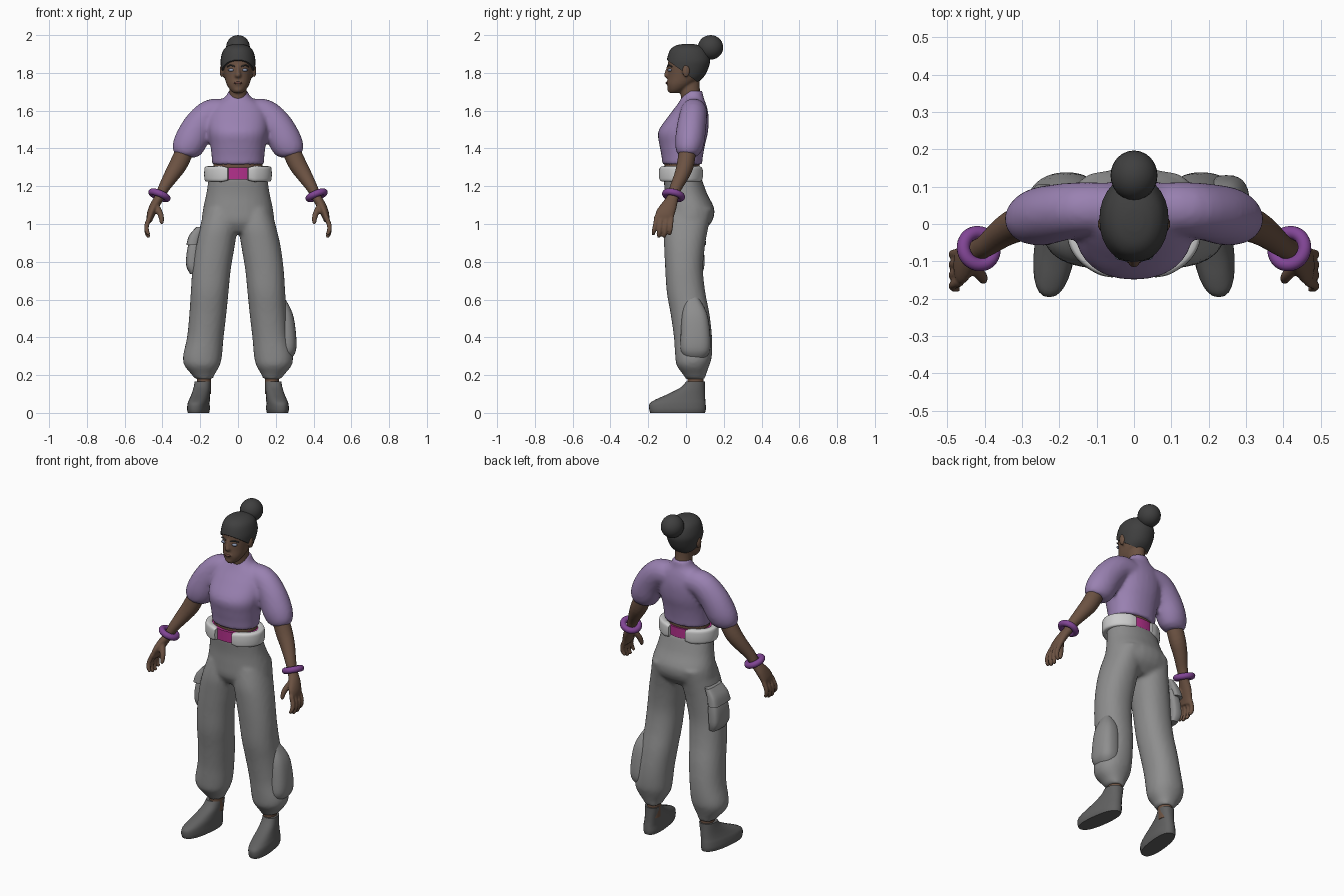
import bpy, bmesh, math
from mathutils import Vector, Matrix

Z = Vector((0, 0, 1))
Y = Vector((0, 1, 0))
mats = {}


def spline(p0, p1, p2, p3, t):
    return [0.5 * (2 * b + (c - a) * t + (2 * a - 5 * b + 4 * c - d) * t * t
                   + (3 * b - a - 3 * c + d) * t ** 3) for a, b, c, d in zip(p0, p1, p2, p3)]


def loft(bm, secs, axis=None, ref=Y, n=28, p=2.0, sx=1, steps=4):
    """Skin superellipse rings (x, y, z, radius a, radius b); rings face axis or follow the path."""
    q = [secs[0]] + list(secs) + [secs[-1]]
    pts = [spline(*q[i:i + 4], k / steps) for i in range(len(secs) - 1) for k in range(steps)]
    pts.append(secs[-1])
    rings = []
    for i, s in enumerate(pts):
        w = axis or Vector(pts[min(i + 1, len(pts) - 1)][:3]) - Vector(pts[max(i - 1, 0)][:3])
        w = w.normalized()
        u = ref.cross(w).normalized()
        v = w.cross(u)
        ring = []
        for k in range(n):
            c, d = math.cos(2 * math.pi * k / n), math.sin(2 * math.pi * k / n)
            c = math.copysign(abs(c) ** (2 / p), c) * s[3]
            d = math.copysign(abs(d) ** (2 / p), d) * s[4]
            co = Vector(s[:3]) + u * c + v * d
            ring.append(bm.verts.new((co.x * sx, co.y, co.z)))
        rings.append(ring)
    for r0, r1 in zip(rings, rings[1:]):
        for k in range(n):
            bm.faces.new((r0[k], r0[(k + 1) % n], r1[(k + 1) % n], r1[k]))
    bm.faces.new(rings[0])
    bm.faces.new(rings[-1])


def ball(bm, loc, size):
    m = Matrix.Translation(loc) @ Matrix.Diagonal((*size, 1))
    bmesh.ops.create_uvsphere(bm, u_segments=24, v_segments=14, radius=1, matrix=m)


def finish(name, bm, color=None, voxel=0, smooth=3):
    bmesh.ops.recalc_face_normals(bm, faces=bm.faces)
    me = bpy.data.meshes.new(name)
    bm.to_mesh(me)
    bm.free()
    ob = bpy.data.objects.new(name, me)
    bpy.context.collection.objects.link(ob)
    if color:
        if color not in mats:
            mats[color] = bpy.data.materials.new("color_%d" % len(mats))
            mats[color].diffuse_color = (*color, 1)
        me.materials.append(mats[color])
    bpy.ops.object.select_all(action='DESELECT')
    ob.select_set(True)
    bpy.context.view_layer.objects.active = ob
    bpy.ops.object.shade_smooth_by_angle(angle=math.radians(40))
    if voxel:  # fuse overlapping lofts into one skin
        r = ob.modifiers.new("fuse", 'REMESH')
        r.mode, r.voxel_size, r.use_smooth_shade = 'VOXEL', voxel, True
        s = ob.modifiers.new("soften", 'SMOOTH')
        s.factor, s.iterations = 0.5, smooth
    return ob


def flat(rows, x=0):
    """Rows of (z, y, a, b) to centred sections."""
    return [(x, y, z, a, b) for z, y, a, b in rows]


SKIN, LILAC, PURPLE = (0.15, 0.085, 0.055), (0.32, 0.22, 0.44), (0.22, 0.06, 0.3)
MAGENTA, WHITE, DARK, SHOE = (0.45, 0.03, 0.26), (0.85, 0.85, 0.83), (0.05, 0.05, 0.05), (0.12, 0.12, 0.12)
GREY = (0.27, 0.27, 0.27)

# Puff-sleeved cropped shirt
bm = bmesh.new()
loft(bm, flat([(1.705, .04, .05, .048), (1.67, .035, .07, .058), (1.63, .03, .13, .078), (1.57, .013, .155, .107),
               (1.49, -.015, .158, .132), (1.42, -.02, .147, .121), (1.36, -.02, .14, .11),
               (1.315, -.02, .137, .105)]), Z, p=2.2)
for s in (1, -1):
    loft(bm, [(.05, .04, 1.59, .07, .07), (.14, .04, 1.583, .078, .072), (.205, .03, 1.52, .084, .077),
              (.25, .02, 1.44, .087, .078), (.275, .012, 1.39, .077, .067), (.283, .01, 1.362, .055, .05)], sx=s)
finish("shirt", bm, LILAC, .012)

# Baggy trousers
bm = bmesh.new()
loft(bm, flat([(1.25, -.02, .155, .1), (1.16, 0, .168, .112), (1.08, .018, .185, .132),
               (1.01, .012, .19, .124), (.955, 0, .15, .08)]), Z, p=2.2)
for s in (1, -1):
    loft(bm, [(.085, .02, 1.08, .09, .122), (.103, 0, .98, .1, .118), (.122, -.008, .88, .104, .108),
              (.14, -.01, .76, .102, .1), (.15, 0, .64, .1, .102), (.16, .022, .52, .098, .103),
              (.173, .037, .4, .097, .101), (.188, .04, .3, .103, .097), (.19, .037, .25, .093, .086),
              (.185, .045, .205, .062, .062), (.18, .05, .18, .048, .052)], Z, sx=s, p=2.2)
finish("trousers", bm, GREY, .012)

# Cargo pockets: low bulging one on one leg, flapped one on the other
bm = bmesh.new()
loft(bm, [(.215, .03, .62, .025, .03), (.235, .045, .53, .053, .065), (.245, .05, .42, .062, .078),
          (.247, .05, .33, .06, .078), (.235, .05, .285, .045, .05)], Z, p=2.6)
finish("lower_pocket", bm, GREY)
bm = bmesh.new()
loft(bm, [(-.22, .025, .93, .03, .06), (-.235, .025, .86, .035, .07), (-.24, .025, .78, .034, .072),
          (-.228, .025, .735, .025, .06)], Z, p=3.5)
finish("thigh_pocket", bm, GREY)
bm = bmesh.new()
loft(bm, [(-.2, .025, .985, .02, .065), (-.228, .025, .94, .03, .075), (-.242, .025, .89, .032, .082)], Z, p=4)
finish("pocket_flap", bm, GREY)

# Belt: inner band and two padded side halves
bm = bmesh.new()
loft(bm, flat([(1.235, -.025, .156, .106), (1.3, -.025, .15, .106)]), Z, n=40)
finish("belt_band", bm, MAGENTA)
for s, side in ((1, "right"), (-1, "left")):
    bm = bmesh.new()
    path = []
    for i in range(13):
        t = math.radians(-71 + 142 * i / 12)
        end = .8 if i in (0, 12) else 1
        path.append((.158 * math.cos(t), -.027 + .106 * math.sin(t), 1.265, .021 * end, .041 * end))
    loft(bm, path, ref=Z, n=20, p=4, sx=s, steps=3)
    finish("belt_pad_" + side, bm, WHITE)

# Waist, neck and ankles
bm = bmesh.new()
loft(bm, flat([(1.22, -.022, .132, .09), (1.36, -.02, .13, .095)]), Z)
finish("waist", bm, SKIN)
for s, side in ((1, "right"), (-1, "left")):
    bm = bmesh.new()
    loft(bm, flat([(.1, .05, .036, .042), (.23, .05, .038, .044)], .18), Z, sx=s)
    finish("ankle_" + side, bm, SKIN)

    # Shoe, toe turned slightly outward
    bm = bmesh.new()
    loft(bm, [(.198, -.044, 0, .052, .145), (.198, -.045, .02, .056, .15), (.197, -.044, .05, .054, .148),
              (.194, -.028, .072, .051, .13), (.191, .003, .1, .047, .098), (.188, .036, .135, .044, .064),
              (.186, .05, .165, .043, .05)], Z, p=2.4, sx=s)
    for v in bm.verts:
        v.co.x -= s * (v.co.y - .05) * .12
        v.co.z = max(v.co.z, 0)
    finish("shoe_" + side, bm, SHOE)

    # Forearm and hand
    bm = bmesh.new()
    loft(bm, [(.272, .01, 1.41, .048, .045), (.313, -.002, 1.32, .048, .046), (.35, -.022, 1.26, .041, .04),
              (.393, -.055, 1.19, .03, .032), (.417, -.07, 1.14, .025, .031), (.443, -.09, 1.095, .025, .042),
              (.462, -.112, 1.05, .021, .05), (.469, -.12, 1.015, .014, .044)], sx=s, n=20)
    for i in range(4):
        d = -.012 if i in (1, 2) else 0
        loft(bm, [(.466, -.155 + .026 * i, 1.04, .013, .013), (.484, -.164 + .028 * i, .99, .013, .012),
                  (.481, -.171 + .029 * i, .96 + d, .012, .011), (.469, -.174 + .029 * i, .942 + d, .008, .008)],
             sx=s, n=12)
    loft(bm, [(.437, -.105, 1.1, .018, .018), (.412, -.135, 1.055, .016, .016), (.404, -.148, 1.02, .013, .013),
              (.406, -.153, 1.0, .008, .008)], sx=s, n=12)
    finish("arm_" + side, bm, SKIN, .006, 2)

    # Bangle swept round the wrist
    axis = Vector((.1 * s, -.06, -.25))
    bpy.ops.mesh.primitive_torus_add(major_radius=.044, minor_radius=.018, major_segments=36, minor_segments=14,
                                     location=(.416 * s, -.066, 1.152),
                                     rotation=axis.to_track_quat('Z', 'Y').to_euler())
    torus = bpy.context.object
    bm = bmesh.new()
    bm.from_mesh(torus.data)
    bm.transform(torus.matrix_basis)
    bpy.data.objects.remove(torus)
    finish("bangle_" + side, bm, PURPLE)

# Head with neck, nose and ears
skull = [(1.693, -.062, .022, .025), (1.71, -.05, .042, .044), (1.74, -.03, .06, .07), (1.78, -.005, .072, .092),
         (1.83, .008, .081, .104), (1.87, .013, .083, .106), (1.91, .012, .07, .09), (1.935, .01, .045, .06),
         (1.945, .01, .015, .02)]
bm = bmesh.new()
loft(bm, flat(skull), Z, p=2.1)
loft(bm, flat([(1.64, .03, .05, .052), (1.72, .02, .046, .053), (1.8, .02, .046, .055)]), Z)
loft(bm, [(0, -.088, 1.84, .009, .012), (0, -.096, 1.81, .011, .014), (0, -.098, 1.785, .017, .019),
          (0, -.09, 1.772, .012, .012)], Z, n=14)
ball(bm, (0, -.094, 1.747), (.025, .011, .011))
ball(bm, (0, -.083, 1.712), (.024, .016, .016))
for s in (1, -1):
    ball(bm, (.086 * s, 0, 1.81), (.011, .02, .034))
finish("head", bm, SKIN, .006, 2)

# Eyes, brows and lips
for s, side in ((1, "right"), (-1, "left")):
    bm = bmesh.new()
    ball(bm, (.036 * s, -.085, 1.815), (.016, .012, .008))
    finish("eye_" + side, bm, (.25, .3, .42))
    bm = bmesh.new()
    loft(bm, [(.016, -.098, 1.834, .004, .003), (.04, -.09, 1.84, .004, .004), (.058, -.075, 1.832, .003, .003)],
         ref=Z, n=10, sx=s)
    finish("brow_" + side, bm, DARK)
bm = bmesh.new()
ball(bm, (0, -.099, 1.747), (.021, .009, .007))
finish("lips", bm, (.13, .055, .045))

# Pulled-back hair and bun
bm = bmesh.new()
loft(bm, flat([(z + (.008 if z > 1.9 else 0), y, a + .009, b + .008) for z, y, a, b in skull]), Z, p=2.1)
cut = bmesh.ops.bisect_plane(bm, geom=bm.verts[:] + bm.edges[:] + bm.faces[:], plane_co=(0, -.1, 1.868),
                             plane_no=(0, .72, 1), clear_inner=True)
bmesh.ops.holes_fill(bm, edges=[e for e in bm.edges if e.is_boundary])
finish("hair", bm, DARK)
bm = bmesh.new()
ball(bm, (0, .13, 1.935), (.063, .067, .065))
finish("hair_bun", bm, DARK)
